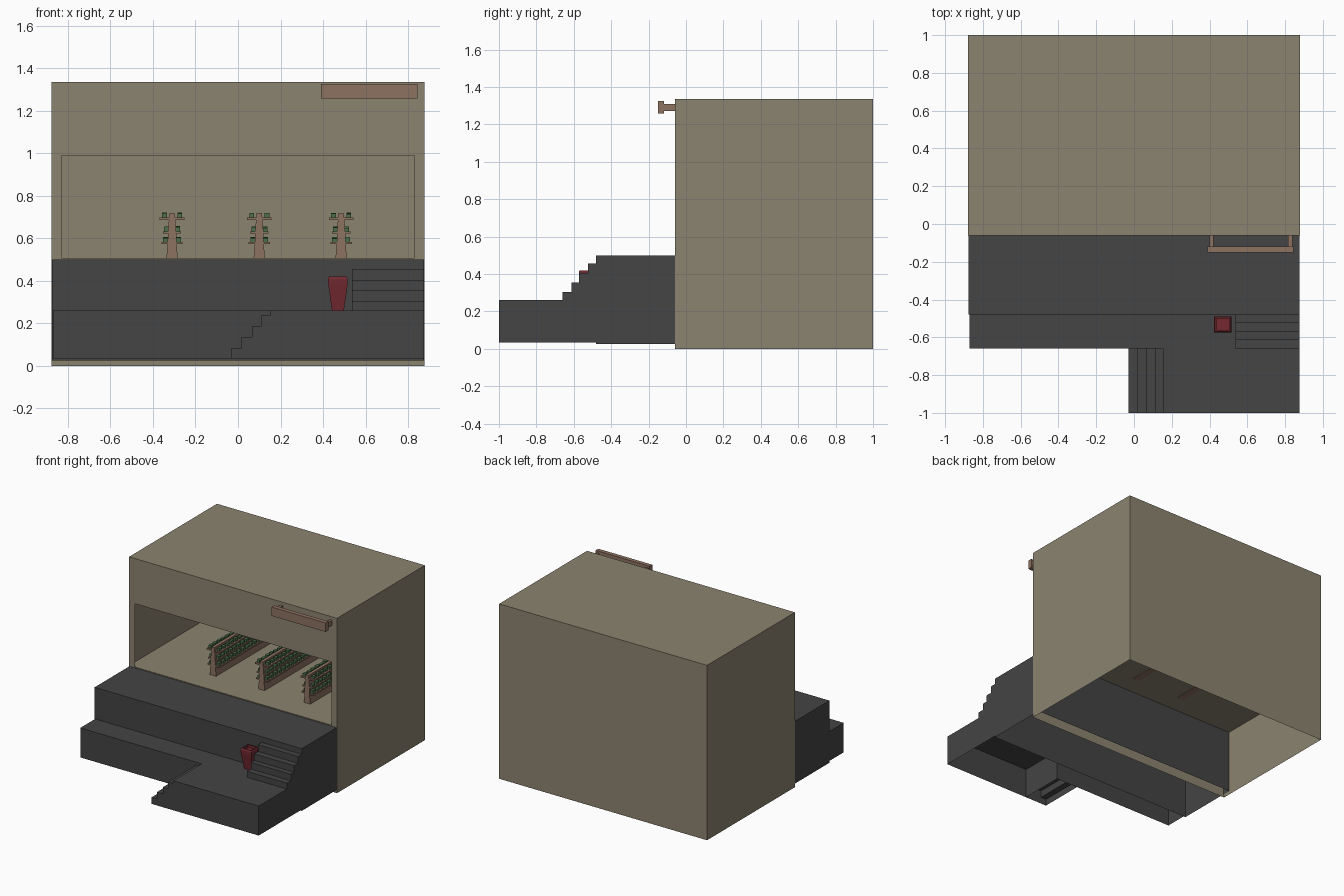
import bpy, bmesh, random

if "Cube" in bpy.data.objects:
    bpy.data.objects.remove(bpy.data.objects["Cube"])

random.seed(3)


def material(name, rgb):
    m = bpy.data.materials.new(name)
    m.diffuse_color = (*rgb, 1)
    m.use_nodes = True
    m.node_tree.nodes["Principled BSDF"].inputs["Base Color"].default_value = m.diffuse_color
    return m


OLIVE = material("olive_plaster", (0.26, 0.23, 0.16))
DARK = material("dark_concrete", (0.058, 0.058, 0.058))
WOOD = material("brown_wood", (0.27, 0.17, 0.12))
RED = material("red_paint", (0.17, 0.022, 0.03))
GREEN = material("green_goods", (0.07, 0.16, 0.07))


def finish(name, bm, mat):
    bmesh.ops.remove_doubles(bm, verts=bm.verts[:], dist=1e-5)
    bmesh.ops.recalc_face_normals(bm, faces=bm.faces[:])
    me = bpy.data.meshes.new(name)
    bm.to_mesh(me)
    bm.free()
    me.materials.append(mat)
    ob = bpy.data.objects.new(name, me)
    bpy.context.collection.objects.link(ob)
    return ob


def face(bm, pts):
    return bm.faces.new([bm.verts.new(p) for p in pts])


def add_box(bm, x0, x1, y0, y1, z0, z1):
    r = bmesh.ops.create_cube(bm, size=1)
    for v in r["verts"]:
        v.co = ((x0 + x1) / 2 + v.co.x * (x1 - x0),
                (y0 + y1) / 2 + v.co.y * (y1 - y0),
                (z0 + z1) / 2 + v.co.z * (z1 - z0))


def shell(name, outline, z0, z1, mat, closed=True):
    """Walls and lid over an outline, open underneath."""
    bm = bmesh.new()
    face(bm, [(x, y, z1) for x, y in outline])
    n = len(outline)
    for i in range(n if closed else n - 1):
        (ax, ay), (bx, by) = outline[i], outline[(i + 1) % n]
        face(bm, [(ax, ay, z0), (bx, by, z0), (bx, by, z1), (ax, ay, z1)])
    return finish(name, bm, mat)


def stairs(name, edge, z0, to_xyz, a, b):
    """Stepped profile swept from a to b: end faces, treads and risers."""
    bm = bmesh.new()
    end = edge + [(edge[-1][0], z0)]
    for t in (a, b):
        face(bm, [to_xyz(p, q, t) for p, q in end])
    for (p, q), (r, s) in zip(edge, edge[1:]):
        face(bm, [to_xyz(p, q, a), to_xyz(r, s, a), to_xyz(r, s, b), to_xyz(p, q, b)])
    return finish(name, bm, mat=DARK)


def step_profile(z0, runs, heights):
    pts = [(runs[0], z0)]
    for i, h in enumerate(heights):
        pts += [(runs[i], h), (runs[i + 1], h)]
    return pts


# Building: thin shell with a wide front opening and a raised floor
W, F, B, H = 0.878, -0.06, 1.0, 1.335
ox, oz0, oz1, FLOOR = 0.83, 0.507, 0.99, 0.505
bm = bmesh.new()
face(bm, [(-W, F, H), (W, F, H), (W, B, H), (-W, B, H)])
face(bm, [(-W, B, 0), (W, B, 0), (W, B, H), (-W, B, H)])
for s in (-W, W):
    face(bm, [(s, F, 0), (s, B, 0), (s, B, H), (s, F, H)])
outer = [(-W, F, 0), (W, F, 0), (W, F, H), (-W, F, H)]
inner = [(-ox, F, oz0), (ox, F, oz0), (ox, F, oz1), (-ox, F, oz1)]
for i in range(4):
    j = (i + 1) % 4
    face(bm, [outer[i], outer[j], inner[j], inner[i]])
finish("building_shell", bm, OLIVE)

bm = bmesh.new()
face(bm, [(-W, F, FLOOR), (W, F, FLOOR), (W, B, FLOOR), (-W, B, FLOOR)])
finish("shop_floor", bm, OLIVE)

# Terraces in front
R = 0.875
shell("upper_terrace", [(-R, -0.48), (R, -0.48), (R, 0.0), (-R, 0.0)], 0.025, 0.5, DARK)
shell("lower_terrace",
      [(-0.87, -0.48), (-0.87, -0.66), (0.153, -0.66), (0.153, -1), (R, -1), (R, -0.48)],
      0.035, 0.26, DARK, closed=False)

# Stairs: one flight up to the shop, one down to the left
stairs("upper_stairs",
       step_profile(0.26, [-0.66, -0.613, -0.572, -0.525, -0.48],
                    [0.305, 0.355, 0.405, 0.457]),
       0.26, lambda p, q, t: (t, p, q), 0.537, R)
stairs("lower_stairs",
       step_profile(0.035, [-0.03, 0.016, 0.065, 0.11, 0.153],
                    [0.085, 0.137, 0.187, 0.24]),
       0.035, lambda p, q, t: (p, t, q), -1.0, -0.66)

# Litter bin: tapered square tub with a sunken top
bm = bmesh.new()
cx, cy = 0.47, -0.531
rings = [(0.028, 0.26), (0.042, 0.36), (0.046, 0.39), (0.046, 0.41),
         (0.041, 0.42), (0.034, 0.42), (0.033, 0.4)]
corners = [(-1, -1), (1, -1), (1, 1), (-1, 1)]
loops = [[bm.verts.new((cx + h * a, cy + h * 0.92 * b, z)) for a, b in corners]
         for h, z in rings]
for lo, hi in zip(loops, loops[1:]):
    for i in range(4):
        j = (i + 1) % 4
        bm.faces.new([lo[i], lo[j], hi[j], hi[i]])
bm.faces.new(loops[0])
bm.faces.new(loops[-1])
finish("litter_bin", bm, RED)

# Sign board on two brackets
bm = bmesh.new()
add_box(bm, 0.39, 0.845, -0.15, -0.118, 1.257, 1.325)
finish("sign_board", bm, WOOD)
bm = bmesh.new()
for x in (0.41, 0.827):
    add_box(bm, x - 0.011, x + 0.011, -0.12, F, 1.272, 1.31)
finish("sign_brackets", bm, WOOD)

# Display racks: tapered spine, shelves on both sides, rows of goods
Y0, Y1 = 0.14, 0.82
half = [(0.027, 0.503), (0.021, 0.575), (0.019, 0.64), (0.014, 0.7), (0.012, 0.72)]
spine = half + [(-x, z) for x, z in reversed(half)]
levels = [(0.05, 0.578), (0.043, 0.628), (0.058, 0.692)]
for k, x in enumerate((-0.31, 0.1, 0.485), 1):
    bm = bmesh.new()
    base = face(bm, [(x + px, Y0, pz) for px, pz in spine])
    ext = bmesh.ops.extrude_face_region(bm, geom=[base], use_keep_orig=True)
    for v in [g for g in ext["geom"] if isinstance(g, bmesh.types.BMVert)]:
        v.co.y = Y1
    for w, z in levels:
        add_box(bm, x - w, x + w, Y0 + 0.004, Y1 - 0.004, z - 0.005, z + 0.005)
    finish(f"display_rack_{k}", bm, WOOD)

    bm = bmesh.new()
    for w, z in levels:
        for s in (-1, 1):
            for i in range(14):
                y = Y0 + 0.03 + i * (Y1 - Y0 - 0.06) / 13
                c = x + s * (w * 0.62)
                h = random.uniform(0.016, 0.024)
                add_box(bm, c - 0.011, c + 0.011, y - 0.015, y + 0.015, z + 0.005, z + 0.005 + h)
    finish(f"rack_goods_{k}", bm, GREEN)
